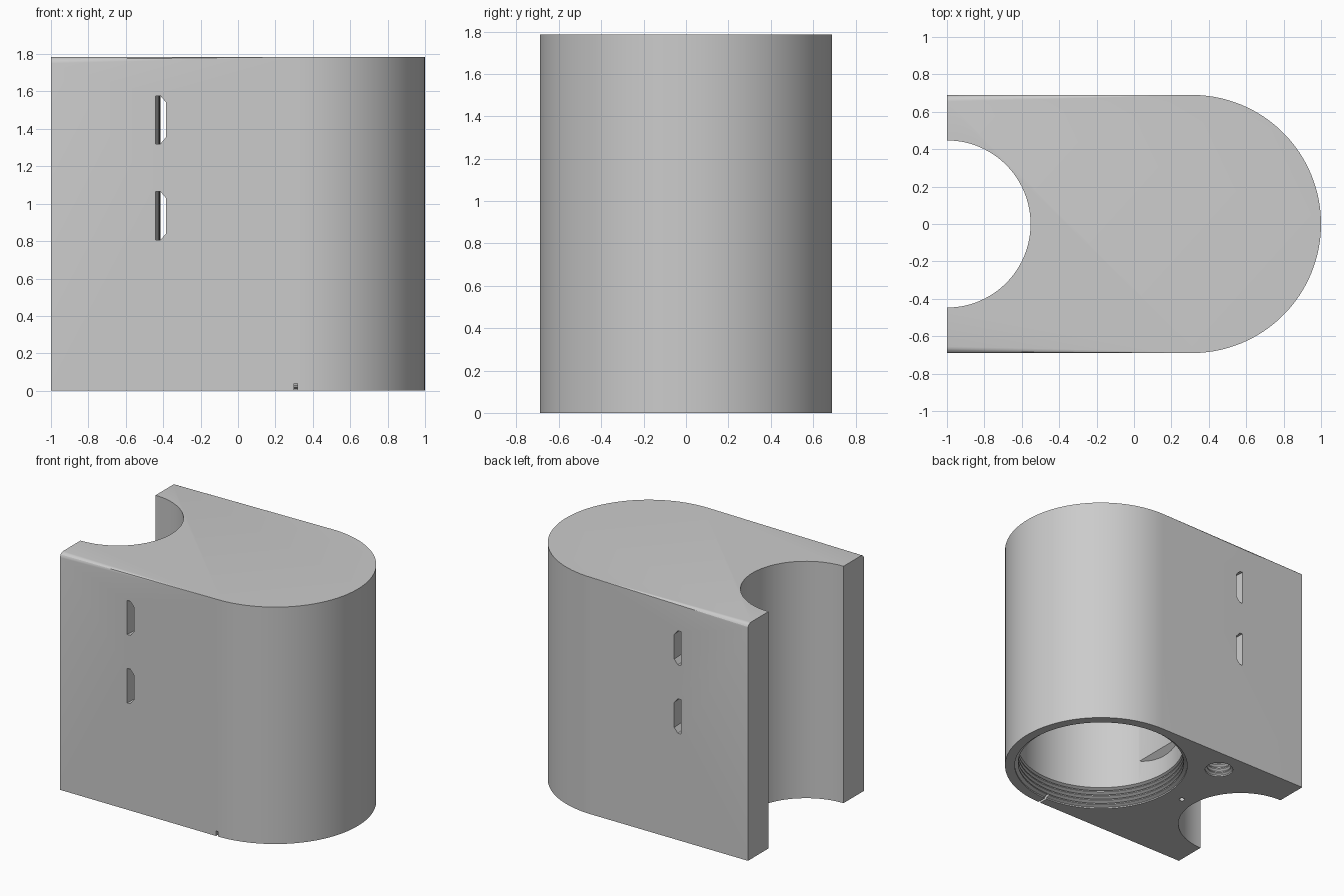
import bpy, bmesh, math

if "Cube" in bpy.data.objects:
    bpy.data.objects.remove(bpy.data.objects["Cube"])

R, CX, TOP = 0.69, 0.31, 1.785      # outer half width, rounded end centre, height

grey = bpy.data.materials.new("light grey plastic")
grey.use_nodes = True
COLOUR = (0.6, 0.6, 0.6, 1)
grey.diffuse_color = COLOUR
grey.node_tree.nodes["Principled BSDF"].inputs["Base Color"].default_value = COLOUR


def finish(name, bm):
    bmesh.ops.recalc_face_normals(bm, faces=bm.faces)
    mesh = bpy.data.meshes.new(name)
    bm.to_mesh(mesh)
    bm.free()
    mesh.materials.append(grey)
    obj = bpy.data.objects.new(name, mesh)
    bpy.context.collection.objects.link(obj)
    return obj


def loft(bm, rings):
    """Closed solid through rings that share a point count."""
    loops = [[bm.verts.new(p) for p in ring] for ring in rings]
    n = len(loops[0])
    for a, b in zip(loops, loops[1:]):
        for i in range(n):
            j = (i + 1) % n
            bm.faces.new((a[i], a[j], b[j], b[i]))
    bm.faces.new(loops[0][::-1])
    bm.faces.new(loops[-1])


def lathe(name, x, y, profile, sides):
    """Round solid around a vertical axis, from (radius, z) pairs."""
    bm = bmesh.new()
    turns = [math.tau * i / sides for i in range(sides)]
    loft(bm, [[(x + r * math.cos(t), y + r * math.sin(t), z) for t in turns]
              for r, z in profile])
    return finish(name, bm)


def box(name, lo, hi):
    bm = bmesh.new()
    loft(bm, [[(lo[0], lo[1], z), (hi[0], lo[1], z), (hi[0], hi[1], z), (lo[0], hi[1], z)]
              for z in (lo[2], hi[2])])
    return finish(name, bm)


def thread(minor, major, pitch, turns, depth):
    """Profile of a threaded bore that opens at the underside."""
    profile = [(major, -0.05), (major, 0.01)]
    for k in range(turns):
        z = 0.015 + k * pitch
        profile += [(minor, z + pitch * 0.15), (minor, z + pitch * 0.4),
                    (major, z + pitch * 0.65), (major, z + pitch * 0.8)]
    return profile + [(minor, 0.02 + turns * pitch), (minor, depth)]


def boolean(target, tool, operation="DIFFERENCE"):
    mod = target.modifiers.new("cut", "BOOLEAN")
    mod.operation = operation
    mod.solver = "EXACT"
    mod.object = tool
    bpy.context.view_layer.objects.active = target
    bpy.ops.object.modifier_apply(modifier=mod.name)
    bpy.data.objects.remove(tool)


# Outer shell: flat back end, rounded far end, softened top rim
bm = bmesh.new()
outline = [(-1, -R)]
for i in range(65):
    t = -math.pi / 2 + math.pi * i / 64
    outline.append((CX + R * math.cos(t), R * math.sin(t)))
outline.append((-1, R))
loft(bm, [[(x, y, z) for x, y in outline] for z in (0, TOP)])
rim = [e for e in bm.edges if all(v.co.z > TOP - 0.01 for v in e.verts)
       and not all(v.co.x < -0.99 for v in e.verts)]
bmesh.ops.bevel(bm, geom=rim, offset=0.035, segments=5, profile=0.5, affect="EDGES")
body = finish("housing", bm)

# Half-round saddle for a post
boolean(body, lathe("saddle_cutter", -1, 0, [(0.447, -0.1), (0.447, TOP + 0.1)], 96))

# Large threaded chamber, with a thickened inner wall left standing next to the saddle
chamber = lathe("chamber_cutter", CX, 0, thread(0.595, 0.62, 0.035, 4, 1.7), 96)
bm = bmesh.new()
loft(bm, [[(-0.5, -w, z), (x, -w, z), (x, w, z), (-0.5, w, z)]
          for x, w, z in ((-0.3, 0.25, 0.29), (-0.24, 0.25, 0.34), (-0.24, 0.25, 1.8))])
boolean(chamber, finish("rib_cutter", bm))
boolean(body, chamber)

# Small threaded port and pin hole in the underside
boolean(body, lathe("port_cutter", -0.378, 0.5, thread(0.085, 0.1, 0.035, 4, 0.35), 32))
boolean(body, lathe("pin_cutter", -0.45, 0, [(0.02, -0.1), (0.02, 0.2)], 16))

# Gently bowed strap slots that run from front to back
for low, high in ((0.805, 1.065), (1.32, 1.577)):
    bm = bmesh.new()
    rings = []
    for i in range(17):
        y = -0.8 + 0.1 * i
        bow = 0.025 * (1 - (y / R) ** 2)
        left, mid, right = -0.44 + bow, -0.415 + bow, -0.385 + bow
        rings.append([(left, y, low), (mid, y, low), (right, y, low + 0.035),
                      (right, y, high - 0.035), (mid, y, high), (left, y, high)])
    loft(bm, rings)
    boolean(body, finish("slot_cutter", bm))

# Tiny vent notch in the lower front edge
boolean(body, box("notch_cutter", (0.3, -0.8, -0.1), (0.318, -0.55, 0.038)))

bpy.ops.object.select_all(action="DESELECT")
body.select_set(True)
bpy.context.view_layer.objects.active = body
bpy.ops.object.shade_smooth_by_angle(angle=math.radians(30))
